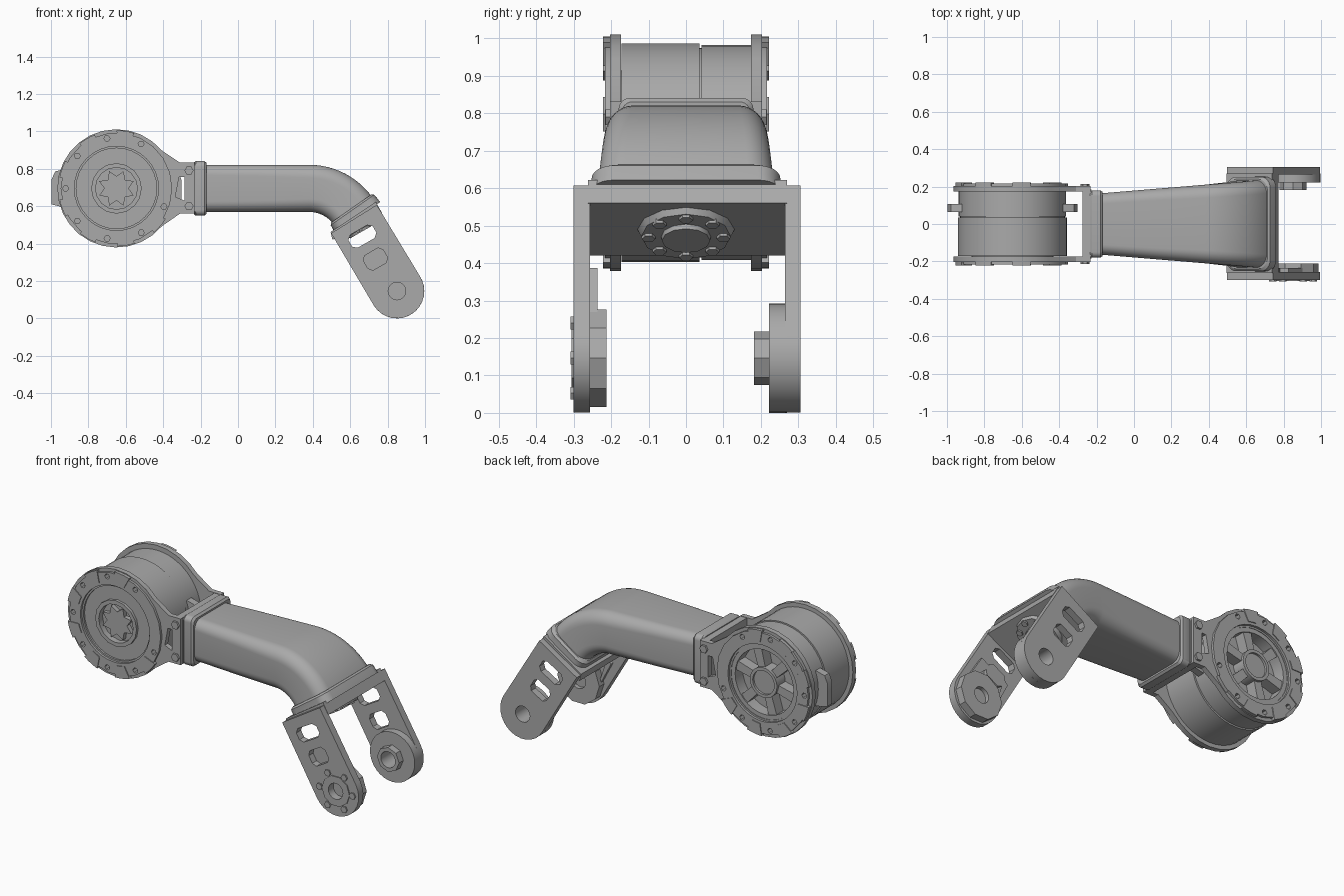
import bpy, bmesh
from math import sin, cos, pi, radians
from mathutils import Vector

cube = bpy.data.objects.get("Cube")
if cube:
    bpy.data.objects.remove(cube, do_unlink=True)

metal = bpy.data.materials.new("grey metal")
metal.use_nodes = True
GREY = (0.4, 0.4, 0.4, 1)
metal.diffuse_color = GREY
metal.node_tree.nodes["Principled BSDF"].inputs["Base Color"].default_value = GREY


def finish(name, bm):
    """Clean a bmesh and turn it into a shaded object."""
    bmesh.ops.remove_doubles(bm, verts=bm.verts, dist=0.0002)
    bmesh.ops.recalc_face_normals(bm, faces=bm.faces)
    for f in bm.faces:
        f.smooth = True
    mesh = bpy.data.meshes.new(name)
    bm.to_mesh(mesh)
    bm.free()
    mesh.set_sharp_from_angle(angle=radians(30))
    mesh.materials.append(metal)
    obj = bpy.data.objects.new(name, mesh)
    bpy.context.collection.objects.link(obj)
    return obj


def arc(c, r, a0, a1, n):
    """Points on an arc, both ends included."""
    angles = [radians(a0 + (a1 - a0) * i / n) for i in range(n + 1)]
    return [(c[0] + r * cos(a), c[1] + r * sin(a)) for a in angles]


def circle(c, r, n=32):
    return arc(c, r, 0, 360, n)[:-1]


def prism(name, y0, y1, *loops):
    """Extrude an x-z outline with holes from y0 to y1."""
    curve = bpy.data.curves.new(name, 'CURVE')
    curve.dimensions = '2D'
    curve.fill_mode = 'BOTH'
    curve.extrude = abs(y1 - y0) / 2
    for loop in loops:
        spline = curve.splines.new('POLY')
        spline.points.add(len(loop) - 1)
        for p, (x, z) in zip(spline.points, loop):
            p.co = (x, z, 0, 1)
        spline.use_cyclic_u = True
    temp = bpy.data.objects.new(name + " outline", curve)
    bpy.context.collection.objects.link(temp)
    bpy.context.view_layer.update()
    flat = bpy.data.meshes.new_from_object(temp.evaluated_get(bpy.context.evaluated_depsgraph_get()))
    bpy.data.objects.remove(temp, do_unlink=True)
    bm = bmesh.new()
    bm.from_mesh(flat)
    bpy.data.meshes.remove(flat)
    for v in bm.verts:
        x, z, d = v.co
        v.co = (x, (y0 + y1) / 2 - d, z)
    return finish(name, bm)


def loft(name, sections, seg=6):
    """Skin rounded rectangles: (centre x, centre z, heading, half width, half height, radius)."""
    bm = bmesh.new()
    rings = []
    for cx, cz, heading, w, h, r in sections:
        up = Vector((-sin(heading), 0, cos(heading)))
        ring = []
        for k, (sy, sz) in enumerate([(1, 1), (-1, 1), (-1, -1), (1, -1)]):
            for y, z in arc((sy * (w - r), sz * (h - r)), r, 90 * k, 90 * k + 90, seg):
                ring.append(bm.verts.new(Vector((cx, y, cz)) + up * z))
        rings.append(ring)
    for a, b in zip(rings, rings[1:]):
        for i in range(len(a)):
            j = (i + 1) % len(a)
            bm.faces.new((a[i], a[j], b[j], b[i]))
    bm.faces.new(rings[0])
    bm.faces.new(rings[-1])
    return finish(name, bm)


# Motor drum: two shells with a seam, the rear one hollow at its end
HUB = (-0.65, 0.695)
prism("drum_front_shell", -0.172, 0.036, circle(HUB, 0.292, 48))
prism("drum_core", 0.03, 0.13, circle(HUB, 0.28, 48))
prism("drum_rear_shell", 0.041, 0.18, circle(HUB, 0.287, 48), circle(HUB, 0.205))
for side, name in ((-1, "outer_lug"), (1, "inner_lug")):
    x = HUB[0] + side * 0.27
    tip = HUB[0] + side * 0.348
    prism(name, 0.065, 0.107, [(x, 0.59), (tip, 0.61), (tip, 0.74), (tip - side * 0.02, 0.785), (x, 0.8)])

# Side plates: disc with a neck towards the arm, bolt holes and a neck window
outline = arc(HUB, 0.316, 40, 320, 22) + [(-0.31, 0.56), (-0.232, 0.56), (-0.232, 0.832), (-0.31, 0.832)]
window = [(-0.335, 0.65), (-0.287, 0.63), (-0.287, 0.755), (-0.315, 0.755)]
bolts = [arc(HUB, 0.272, 61 + 39.7 * k, 62, 1)[0] for k in range(8)]
holes = [circle(b, 0.016, 6) for b in bolts]
for side, name in ((-1, "front"), (1, "rear")):
    prism(name + "_side_plate", side * 0.173, side * 0.203, outline, circle(HUB, 0.215), window, *holes)
    prism(name + "_rim", side * 0.2, side * 0.217, circle(HUB, 0.298, 22), circle(HUB, 0.225), *holes)
    for z in (0.6, 0.79):
        prism(name + "_neck_bolt", side * 0.2, side * 0.215, circle((-0.262, z), 0.024, 6))
    # Raised ribs between the bolts
    for k in range(7):
        a = 81 + 39.7 * k
        rib = arc(HUB, 0.31, a - 9, a + 9, 3) + arc(HUB, 0.24, a + 6, a - 6, 2)
        prism(name + "_rim_rib", side * 0.2, side * 0.222, rib)

# Front cover with a lobed recessed centre
prism("front_cover", -0.192, -0.165, circle(HUB, 0.22), circle(HUB, 0.115))
prism("front_cover_ring", -0.208, -0.17, circle(HUB, 0.135, 16), circle(HUB, 0.112, 16))
lobes = [arc(HUB, 0.1 if k % 2 else 0.065, 22.5 * k, 90, 1)[0] for k in range(16)]
prism("front_cover_lobes", -0.198, -0.165, lobes)

# Rear hub with spokes
prism("rear_hub", 0.12, 0.208, circle(HUB, 0.088), circle(HUB, 0.07))
prism("rear_hub_cap", 0.12, 0.195, circle(HUB, 0.072))
prism("rear_inner_ring", 0.12, 0.2, circle(HUB, 0.217), circle(HUB, 0.19))
for k in range(6):
    a = 60 * k + 15
    spoke = arc(HUB, 0.2, a - 8, a + 8, 2) + arc(HUB, 0.08, a + 17, a - 17, 2)
    prism("rear_spoke", 0.12, 0.193, spoke)

# Flange joining the side plates to the arm
loft("arm_flange", [(-0.275, 0.695, 0, 0.185, 0.135, 0.01), (-0.228, 0.695, 0, 0.185, 0.135, 0.01)], 1)
loft("arm_collar", [(-0.235, 0.695, 0, 0.175, 0.14, 0.03), (-0.225, 0.695, 0, 0.18, 0.146, 0.03),
                    (-0.18, 0.695, 0, 0.18, 0.146, 0.03), (-0.168, 0.695, 0, 0.172, 0.136, 0.03)])

# Arm tube: widening straight run, then an elbow
BEND, R = radians(55), 0.29
path = [(-0.2, 0.695, 0, 0.162, 0.126, 0.055), (0.1, 0.695, 0, 0.187, 0.126, 0.06)]
for i in range(13):
    t = i / 12
    a = BEND * t
    path.append((0.38 + R * sin(a), 0.695 - R * (1 - cos(a)), -a, 0.21 + 0.025 * t, 0.126, 0.07))
loft("arm_tube", path, 8)

# Collar at the lower end of the elbow
ex, ez = path[-1][:2]
loft("elbow_collar", [(ex + s * cos(BEND), ez - s * sin(BEND), -BEND, w, h, 0.06)
                      for s, w, h in ((-0.02, 0.24, 0.131), (-0.01, 0.252, 0.142),
                                      (0.02, 0.252, 0.145), (0.04, 0.255, 0.145))])

# Fork crosspiece with a bearing ring underneath
prism("fork_crosspiece", -0.262, 0.27, [(0.495, 0.462), (0.737, 0.622), (0.772, 0.56), (0.505, 0.42)])
D, P = Vector((0.5, -0.866)), Vector((0.866, 0.5))
under = Vector((0.638, 0.49))
for name, r, depth in (("bearing_ring", 0.13, 0.022), ("bearing_hub", 0.07, 0.035)):
    end = under + D * depth
    loft(name, [(under.x, under.y, radians(-60), r, r, r), (end.x, end.y, radians(-60), r * 0.92, r * 0.92, r * 0.92)], 3)
for k in range(8):
    a = 2 * pi * k / 8
    foot = under + P * (0.1 * sin(a))
    bm = bmesh.new()
    bmesh.ops.create_cone(bm, cap_ends=True, segments=6, radius1=0.022, radius2=0.018, depth=0.06)
    turn = Vector((0, 0, 1)).rotation_difference(Vector((D.x, 0, D.y)))
    for v in bm.verts:
        v.co = turn @ v.co + Vector((foot.x, 0.1 * cos(a), foot.y))
    finish("bearing_bolt", bm)

# Fork legs: slotted plates ending in pivot bosses
PIVOT = (0.85, 0.146)


def slot(s, half_w, half_d):
    """Chamfered slot across the leg, at distance s down it."""
    c = Vector((0.635, 0.49)) + D * s
    corners = [(1, 0.5), (0.7, 1), (-0.7, 1), (-1, 0.5), (-1, -0.5), (-0.7, -1), (0.7, -1), (1, -0.5)]
    return [tuple(c + P * (u * half_w) + D * (v * half_d)) for u, v in corners]


leg = [(0.742, 0.607)] + arc(PIVOT, 0.146, 30, -150, 14) + [(0.498, 0.455)]
bore = circle(PIVOT, 0.047, 20)
slots = [slot(0.06, 0.075, 0.04), slot(0.2, 0.06, 0.045)]
prism("front_leg", -0.3, -0.256, leg, bore, *slots)
prism("rear_leg", 0.264, 0.306, leg, bore, *slots)

# Front leg: faceted boss, thickening web and outer bolts
web = [tuple(Vector(PIVOT) + P * u - D * v) for u, v in ((0.11, 0), (0.1, 0.22), (-0.1, 0.22), (-0.11, 0))]
prism("front_leg_web", -0.26, -0.236, web, bore, slots[1])
prism("front_boss", -0.26, -0.212, circle(PIVOT, 0.137, 10), bore)
prism("front_boss_ring", -0.306, -0.295, circle(PIVOT, 0.09, 10), bore)
for k in range(6):
    prism("front_boss_bolt", -0.308, -0.295, circle(arc(PIVOT, 0.108, 60 * k, 0, 1)[0], 0.02, 6))

# Rear leg: round boss with a hexagonal hub facing inwards
prism("rear_boss", 0.222, 0.27, circle(PIVOT, 0.146, 32), bore)
prism("rear_boss_hub", 0.182, 0.225, circle(PIVOT, 0.072, 8), bore)
